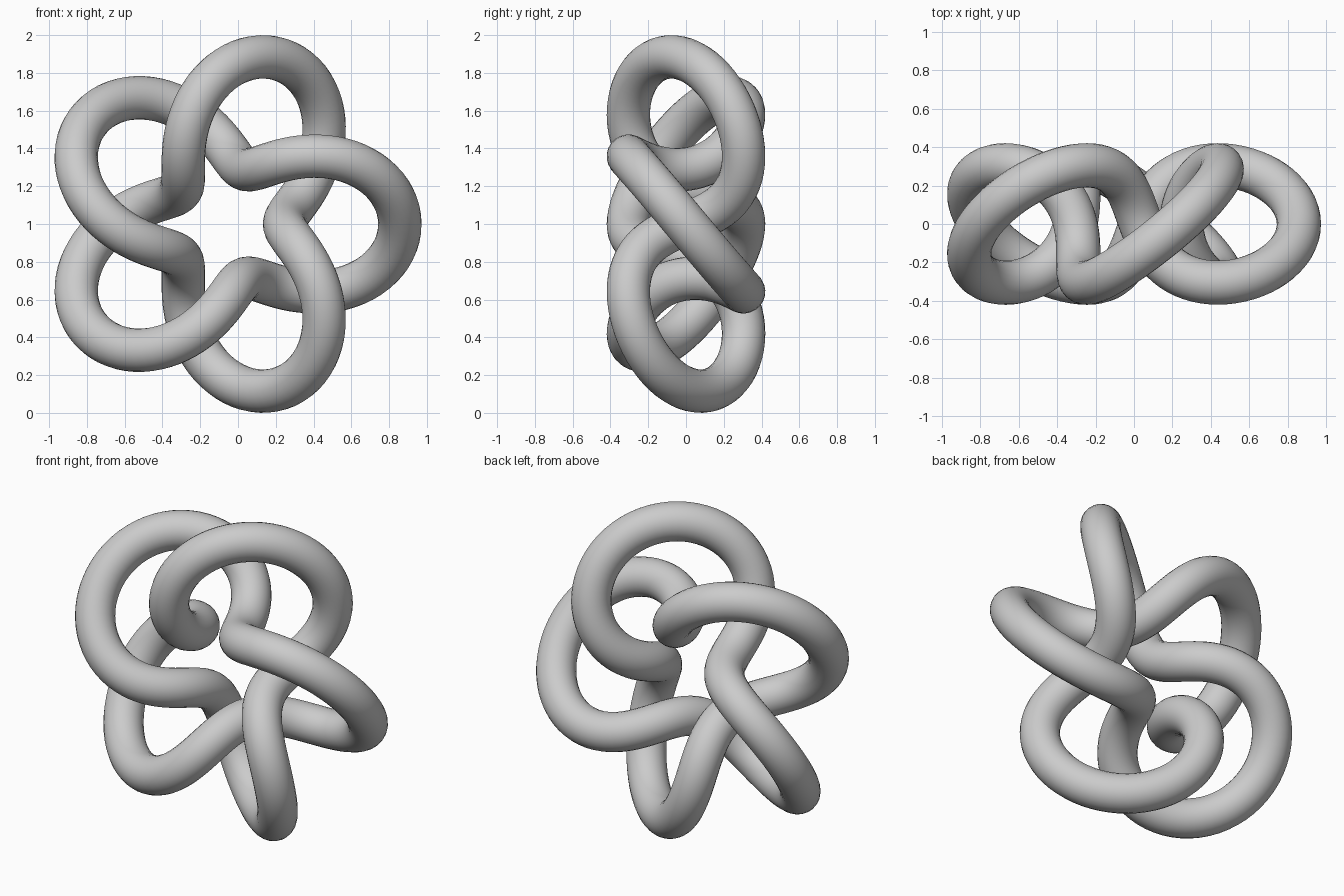
import bpy
from math import sin, cos, pi

if "Cube" in bpy.data.objects:
    bpy.data.objects.remove(bpy.data.objects["Cube"])

# Two-turn, five-lobed torus knot, axis along y
MAJOR, MINOR, TUBE = 0.61, 0.305, 0.115
CENTRE_X, CENTRE_Z = -0.058, 1.0
STEPS = 320

curve = bpy.data.curves.new("knot_tube", "CURVE")
curve.dimensions = "3D"
curve.bevel_depth = TUBE
curve.bevel_resolution = 10
curve.use_fill_caps = False

# Centre line of the tube
spline = curve.splines.new("POLY")
spline.points.add(STEPS - 1)
for i, p in enumerate(spline.points):
    a = 4 * pi * i / STEPS
    r = MAJOR + MINOR * cos(2.5 * a)
    p.co = (CENTRE_X + r * cos(a), -MINOR * sin(2.5 * a), CENTRE_Z + r * sin(a), 1)
spline.use_cyclic_u = True
spline.use_smooth = True

# Turn the swept tube into a smooth mesh
knot = bpy.data.objects.new("knot_tube", curve)
bpy.context.collection.objects.link(knot)
bpy.context.view_layer.objects.active = knot
knot.select_set(True)
bpy.ops.object.convert(target="MESH")
bpy.ops.object.shade_smooth()
